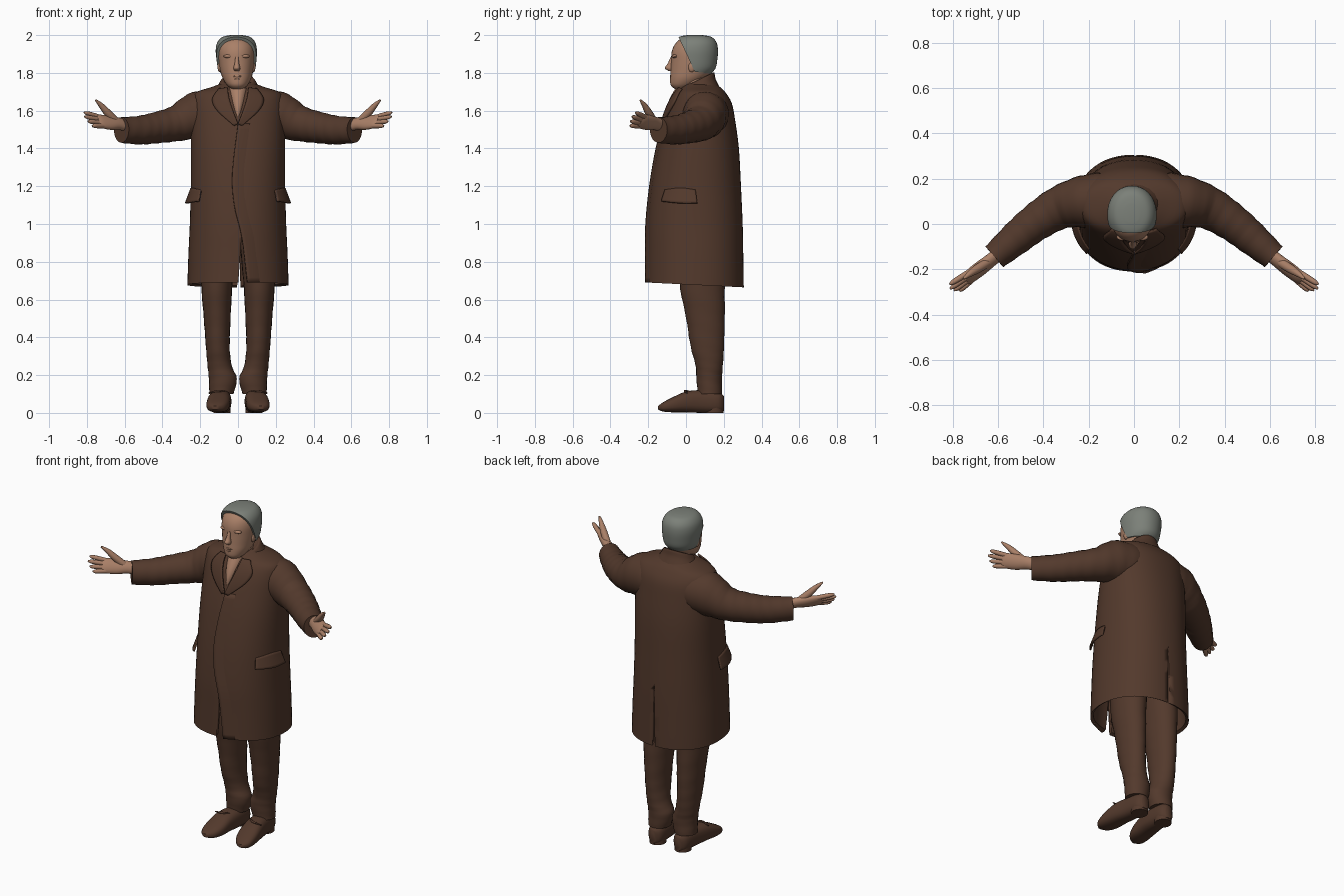
import bpy, bmesh, math
from mathutils import Vector

if "Cube" in bpy.data.objects:
    bpy.data.objects.remove(bpy.data.objects["Cube"], do_unlink=True)


def material(name, rgb):
    mat = bpy.data.materials.new(name)
    mat.use_nodes = True
    mat.diffuse_color = (*rgb, 1)
    node = next(n for n in mat.node_tree.nodes if n.type == 'BSDF_PRINCIPLED')
    node.inputs["Base Color"].default_value = (*rgb, 1)
    node.inputs["Roughness"].default_value = 0.8
    return mat


BROWN = material("brown cloth", (0.086, 0.041, 0.025))
SKIN = material("skin", (0.4, 0.215, 0.137))
HAIR = material("grey hair", (0.2, 0.217, 0.19))


def finish(name, bm, mat):
    bmesh.ops.recalc_face_normals(bm, faces=bm.faces)
    mesh = bpy.data.meshes.new(name)
    bm.to_mesh(mesh)
    bm.free()
    obj = bpy.data.objects.new(name, mesh)
    bpy.context.collection.objects.link(obj)
    mesh.materials.append(mat)
    bpy.ops.object.select_all(action='DESELECT')
    obj.select_set(True)
    bpy.context.view_layer.objects.active = obj
    bpy.ops.object.shade_smooth_by_angle(angle=math.radians(45))
    return obj


def smooth(points, n=4):
    """Catmull-Rom interpolation of tuples of any length."""
    out, last = [], len(points) - 1
    for i in range(last):
        a, b, c, d = [Vector(points[max(0, min(last, i + k))]) for k in (-1, 0, 1, 2)]
        for j in range(n):
            t = j / n
            out.append(0.5 * (2 * b + (c - a) * t + (2 * a - 5 * b + 4 * c - d) * t ** 2
                              + (3 * b - a - 3 * c + d) * t ** 3))
    return out + [Vector(points[-1])]


def signed_power(v, p):
    return math.copysign(abs(v) ** (2 / p), v)


def loft_mesh(rings, axis=None, ref=(0, 0, 1), power=2, sides=24, ripple=0):
    """Skin superellipse rings given as (x, y, z, radius_side, radius_up)."""
    bm, rows = bmesh.new(), []
    centres = [Vector(r[:3]) for r in rings]
    for i, r in enumerate(rings):
        t = Vector(axis) if axis else centres[min(i + 1, len(rings) - 1)] - centres[max(i - 1, 0)]
        t.normalize()
        side = t.cross(Vector(ref)).normalized()
        up = side.cross(t)
        row = []
        for k in range(sides):
            a = math.tau * k / sides
            w = 1 + ripple * math.sin(i * 1.9 + 2 * math.sin(a))
            row.append(bm.verts.new(centres[i]
                                    + side * max(r[3], 0.001) * w * signed_power(math.cos(a), power)
                                    + up * max(r[4], 0.001) * w * signed_power(math.sin(a), power)))
        rows.append(row)
    for p, q in zip(rows, rows[1:]):
        for k in range(sides):
            m = (k + 1) % sides
            bm.faces.new((p[k], p[m], q[m], q[k]))
    bm.faces.new(rows[0])
    bm.faces.new(rows[-1])
    return bm


def loft(name, rings, mat, n=4, **options):
    return finish(name, loft_mesh(smooth(rings, n), **options), mat)


def ball(name, centre, size, mat):
    bm = bmesh.new()
    bmesh.ops.create_uvsphere(bm, u_segments=16, v_segments=10, radius=1)
    bmesh.ops.scale(bm, vec=size, verts=bm.verts)
    bmesh.ops.translate(bm, vec=centre, verts=bm.verts)
    return finish(name, bm, mat)


# Coat body, hollow below the hips, with the hem dipping at the back
UPRIGHT = dict(axis=(0, 0, 1), ref=(0, -1, 0))
COAT_POWER = 2.2
coat_rings = smooth([
    (0, .048, .68, .268, .258), (0, .048, .85, .262, .255), (0, .048, 1, .255, .252),
    (0, .053, 1.2, .25, .238), (0, .065, 1.4, .25, .215), (0, .075, 1.55, .248, .185),
    (0, .082, 1.64, .245, .16), (0, .082, 1.695, .225, .128), (0, .08, 1.725, .14, .1),
    (0, .075, 1.75, .07, .06)])
lining = [(0, .048, 1.05, .235, .23), (0, .048, .69, .253, .24)]
bm = loft_mesh(lining + coat_rings, power=COAT_POWER, sides=56, **UPRIGHT)
for v in bm.verts:
    if v.co.z < .7:
        v.co.z -= .05 * v.co.y
coat = finish("coat_body", bm, BROWN)


def slit(name, corners, near, far):
    bm = bmesh.new()
    a, b = [[bm.verts.new((x, y, z)) for x, z in corners] for y in (near, far)]
    bm.faces.new(a)
    bm.faces.new(b)
    for k in range(3):
        m = (k + 1) % 3
        bm.faces.new((a[k], a[m], b[m], b[k]))
    cutter = finish(name, bm, BROWN)
    cutter.hide_render = True
    cutter.hide_set(True)
    cutter.display_type = 'WIRE'
    cut = coat.modifiers.new(name, 'BOOLEAN')
    cut.operation, cut.solver, cut.object = 'DIFFERENCE', 'EXACT', cutter


slit("front_slit_cutter", [(.02, .94), (-.005, .6), (.055, .6)], -.4, -.1)
slit("back_vent_cutter", [(.005, 1.02), (-.006, .6), (.014, .6)], .2, .4)


def coat_ring(z):
    for p, q in zip(coat_rings, coat_rings[1:]):
        if p[2] <= z <= q[2]:
            return p.lerp(q, (z - p[2]) / (q[2] - p[2]))
    return coat_rings[-1] if z > 1 else coat_rings[0]


def bulge(ratio):
    return max(0, 1 - abs(ratio) ** COAT_POWER) ** (1 / COAT_POWER)


def on_front(x, z, off):
    r = coat_ring(z)
    return x, r[1] - r[4] * bulge(x / r[3]) - off, z


def on_flank(y, z, off):
    r = coat_ring(z)
    return r[3] * bulge((y - r[1]) / r[4]) + off, y, z


def strip(name, inner, outer, place, offsets, mirror=1, cols=6):
    """Cloth plate between two edge lines, laid over the coat."""
    bm, rows = bmesh.new(), []
    for p, q in zip(smooth(inner, 6), smooth(outer, 6)):
        row = []
        for j in range(cols + 1):
            t = j / cols
            u, z = p.lerp(q, t)
            x, y, z = place(u, z, offsets[0] * (1 - t) + offsets[1] * t)
            row.append(bm.verts.new((x * mirror, y, z)))
        rows.append(row)
    for p, q in zip(rows, rows[1:]):
        for j in range(cols):
            bm.faces.new((p[j], p[j + 1], q[j + 1], q[j]))
    obj = finish(name, bm, BROWN)
    solid = obj.modifiers.new("thickness", 'SOLIDIFY')
    solid.thickness, solid.offset = 0.009, 0


# Overlapping front edge and collar
edge = [(0, 1.53), (-.03, 1.27), (-.02, 1.1), (.02, .93), (.05, .69)]
strip("front_overlap", edge, [(x + .1, z) for x, z in edge], on_front, (.007, -.012))
loft("collar", [(0, .065, 1.67, .15, .125), (0, .06, 1.72, .112, .108), (0, .066, 1.762, .085, .092),
                (0, .064, 1.755, .07, .07)], BROWN, axis=(0, -.45, .9), ref=(0, -1, 0))

# Shirt opening, neck and head
loft("shirt_front", [(0, -.07, 1.54, .004, .03), (0, -.05, 1.6, .025, .057), (0, -.02, 1.66, .043, .068),
                     (0, .005, 1.72, .052, .06)], SKIN, **UPRIGHT)
loft("neck", [(0, .05, 1.66, .06, .065), (0, .04, 1.8, .06, .07)], SKIN, **UPRIGHT)
head = [(-.003, -.025, 1.715, .03, .035), (-.004, -.015, 1.735, .054, .066), (-.005, .01, 1.77, .075, .094),
        (-.007, .03, 1.81, .087, .112), (-.008, .037, 1.86, .094, .116), (-.009, .04, 1.91, .097, .116),
        (-.009, .044, 1.95, .088, .104), (-.009, .046, 1.978, .062, .076), (-.009, .046, 1.988, .02, .03)]
loft("head", head, SKIN, sides=32, power=2.1, **UPRIGHT)
loft("nose", [(-.006, -.075, 1.885, .008, .006), (-.006, -.083, 1.85, .012, .014),
              (-.006, -.088, 1.825, .018, .024), (-.006, -.08, 1.81, .012, .012)], SKIN, sides=12, **UPRIGHT)
for label, z, width in (("upper_lip", 1.782, .028), ("lower_lip", 1.768, .024)):
    ball(label, (-.005, -.074, z), (width, .012, .007), SKIN)
for s, label in ((1, "left"), (-1, "right")):
    ball(label + "_brow", (s * .04 - .007, -.058, 1.888), (.03, .016, .01), SKIN)
    ball(label + "_ear", (s * .09 - .008, .03, 1.83), (.01, .018, .026), SKIN)

# Hair cap trimmed along the hairline and nape
cap = [(x, y + .002, z + .012, a + .012, b + .011) for x, y, z, a, b in head[2:]]
bm = loft_mesh(smooth(cap), sides=40, power=2.1, **UPRIGHT)
for point, normal in (((0, -.035, 1.98), (0, 1, .47)), ((0, .1, 1.8), (0, .1, 1))):
    bmesh.ops.bisect_plane(bm, geom=bm.verts[:] + bm.edges[:] + bm.faces[:], plane_co=point,
                           plane_no=Vector(normal).normalized(), clear_inner=True)
    bmesh.ops.holes_fill(bm, edges=[e for e in bm.edges if e.is_boundary])
finish("hair", bm, HAIR)

# Paired parts: lapels, pockets, arms, hands, legs and shoes
for s, label in ((1, "left_"), (-1, "right_")):
    def limb(name, rings, mat, **options):
        return loft(label + name, [(s * r[0], *r[1:]) for r in rings], mat, **options)

    strip(label + "lapel", [(0, 1.53), (.03, 1.61), (.048, 1.67), (.055, 1.72)],
          [(.02, 1.52), (.11, 1.6), (.135, 1.66), (.1, 1.715)], on_front, (.016, .006), s)
    strip(label + "pocket_flap", [(-.11, 1.18), (-.03, 1.19), (.05, 1.18)],
          [(-.13, 1.12), (-.03, 1.11), (.06, 1.11)], on_flank, (0, .025), s)

    limb("sleeve", [(.09, .1, 1.585, .13, .115), (.21, .1, 1.575, .118, .126), (.325, .073, 1.532, .096, .095),
                    (.43, .01, 1.51, .083, .083), (.52, -.062, 1.497, .074, .076),
                    (.617, -.145, 1.497, .06, .068)], BROWN, n=6, ripple=.018)

    # Open hand with the palm turned forward and up
    along = Vector((.78, -.59, .13)).normalized()
    across = Vector((-.35, -.46, -.8))
    limb("palm", [(.59, -.125, 1.52, .026, .036), (.635, -.162, 1.532, .026, .036),
                  (.68, -.197, 1.536, .025, .043), (.725, -.231, 1.543, .02, .043),
                  (.745, -.246, 1.546, .013, .038)], SKIN, ref=(s * .35, .46, .8))
    for k, length in enumerate((.092, .1, .09, .074)):
        spread = k - 1.5
        base = Vector((.725, -.231, 1.543)) + across * spread * .02
        heading = (along + across * spread * .1).normalized()
        limb("finger_%d" % (k + 1), [(*(base + heading * length * t), r, r) for t, r in
                                     ((0, .013), (.4, .013), (.85, .011), (1.05, .004))],
             SKIN, n=3, sides=12)
    limb("thumb", [(.65, -.172, 1.548, .02, .02), (.69, -.197, 1.588, .02, .02),
                   (.725, -.22, 1.628, .014, .014), (.753, -.242, 1.656, .005, .005)],
         SKIN, ref=(0, -1, 0), sides=12)

    limb("trouser_leg", [(.1, .085, .98, .1, .12), (.112, .085, .7, .084, .12), (.11, .103, .5, .071, .102),
                         (.107, .113, .35, .063, .088), (.097, .123, .25, .064, .072),
                         (.08, .123, .18, .074, .068), (.088, .127, .1, .064, .064)],
         BROWN, n=5, ripple=.012, **UPRIGHT)
    limb("shoe", [(.085, .2, .05, .02, .04), (.085, .17, .055, .046, .055), (.09, .08, .06, .055, .06),
                  (.1, 0, .058, .06, .055), (.107, -.07, .043, .06, .04),
                  (.115, -.12, .032, .046, .025), (.12, -.147, .027, .015, .01)],
         BROWN, axis=(0, -1, 0), power=2.6)
    limb("shoe_heel", [(.085, .148, 0, .046, .05), (.085, .148, .035, .046, .05)], BROWN, n=1, **UPRIGHT)
    limb("shoe_lace", [(.07, .02, .113, .004, .004), (.105, -.005, .116, .006, .006),
                       (.155, .005, .106, .003, .003)], BROWN, sides=8)
